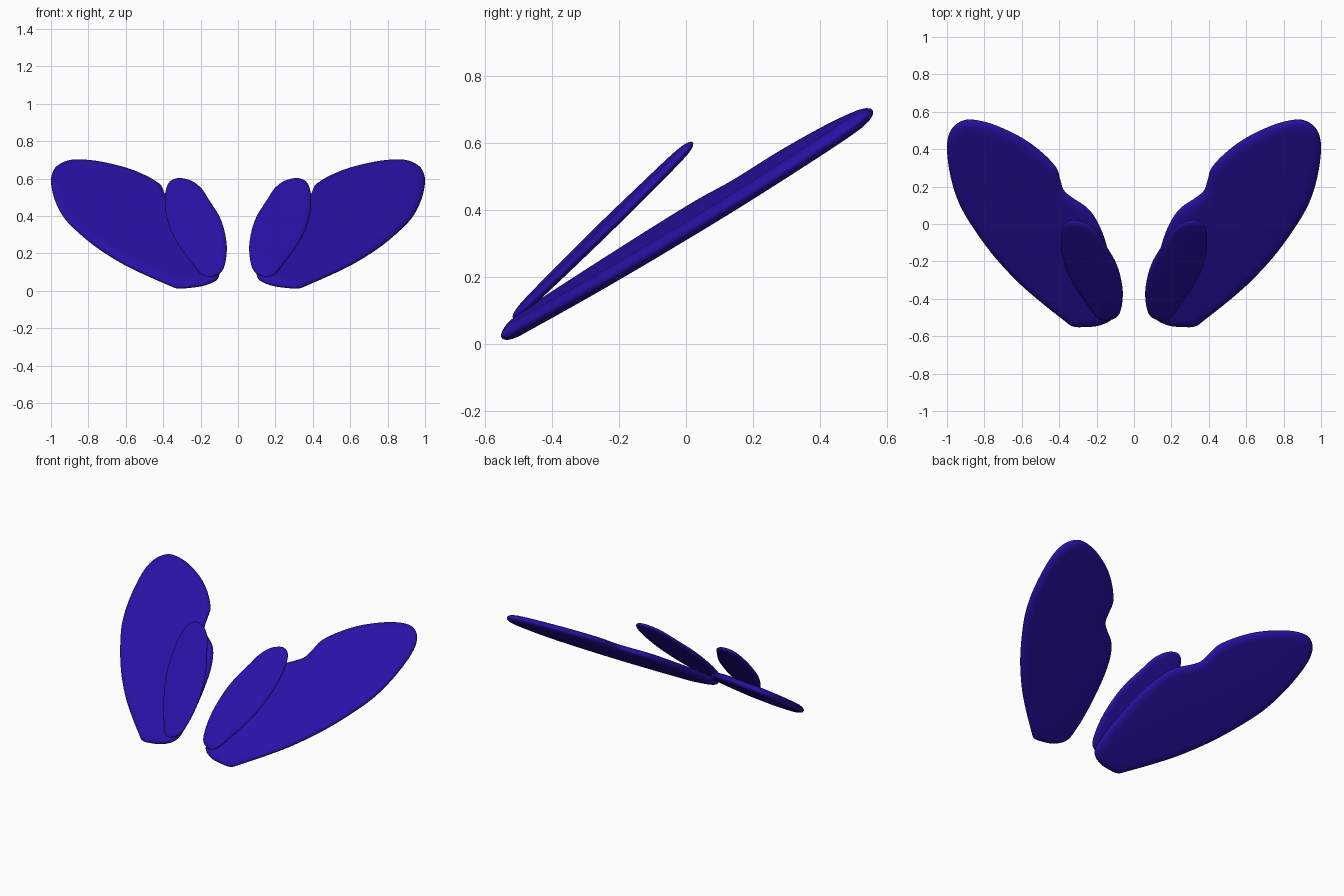
import bpy, bmesh, math
from mathutils import Vector

if "Cube" in bpy.data.objects:
    bpy.data.objects.remove(bpy.data.objects["Cube"])

mat = bpy.data.materials.new("wing_blue")
mat.diffuse_color = (0.02, 0.006, 0.38, 1)
mat.use_nodes = True
mat.node_tree.nodes["Principled BSDF"].inputs["Base Color"].default_value = mat.diffuse_color


def smooth_loop(points, steps=6):
    """Closed Catmull-Rom curve through the outline points."""
    p = [Vector(q) for q in points]
    n, out = len(p), []
    for i in range(n):
        a, b, c, d = p[i - 1], p[i], p[(i + 1) % n], p[(i + 2) % n]
        for k in range(steps):
            t = k / steps
            out.append(0.5 * (2 * b + (c - a) * t + (2 * a - 5 * b + 4 * c - d) * t * t
                              + (3 * b - a - 3 * c + d) * t ** 3))
    return out


def wing(name, outline, plane, half, inset):
    """Tilted slab z = a + b*y + c*x with a rounded rim, mirrored in x."""
    a, b, c = plane
    normal = Vector((-c, -b, 1)).normalized()
    loop = smooth_loop(outline)
    n = len(loop)
    inward = []
    for i in range(n):
        t = (loop[(i + 1) % n] - loop[i - 1]).normalized()
        inward.append(Vector((-t.y, t.x)))     # outline runs counter-clockwise
    bm = bmesh.new()
    rings = []
    for k in range(-5, 6):
        ang = k / 5 * math.pi / 2
        ins, h = inset * (1 - math.cos(ang)), half * math.sin(ang)
        ring = []
        for q, w in zip(loop, inward):
            r = q + w * ins
            ring.append(bm.verts.new(Vector((r.x, r.y, a + b * r.y + c * r.x)) + normal * h))
        rings.append(ring)
    for lo, hi in zip(rings, rings[1:]):
        for i in range(n):
            j = (i + 1) % n
            bm.faces.new((lo[i], lo[j], hi[j], hi[i]))
    bm.faces.new(rings[-1])
    bm.faces.new(rings[0][::-1])
    for f in bm.faces:
        f.smooth = True
    me = bpy.data.meshes.new(name)
    bm.to_mesh(me)
    bm.free()
    me.materials.append(mat)
    ob = bpy.data.objects.new(name, me)
    bpy.context.collection.objects.link(ob)
    m = ob.modifiers.new("mirror", 'MIRROR')
    m.use_axis[0] = True
    return ob


# Large rear wings
wing("large_wings", [
    (0.27, -0.55), (0.33, -0.545), (0.38, -0.51), (0.5, -0.415), (0.62, -0.31),
    (0.75, -0.17), (0.86, -0.02), (0.935, 0.11), (0.98, 0.25), (1.0, 0.40),
    (0.985, 0.49), (0.94, 0.54), (0.87, 0.557), (0.75, 0.53), (0.6, 0.46),
    (0.49, 0.38), (0.415, 0.30), (0.395, 0.24), (0.375, 0.18), (0.33, 0.14),
    (0.25, 0.085), (0.2, 0.02), (0.16, -0.07), (0.13, -0.18), (0.108, -0.3),
    (0.098, -0.42), (0.11, -0.5), (0.18, -0.54)],
    (0.402, 0.655, -0.08), 0.024, 0.05)

# Small front wings
wing("small_wings", [
    (0.16, -0.515), (0.2, -0.495), (0.25, -0.43), (0.31, -0.345), (0.36, -0.25),
    (0.387, -0.15), (0.39, -0.06), (0.37, 0.0), (0.32, 0.02), (0.25, 0.0),
    (0.195, -0.045), (0.16, -0.1), (0.135, -0.14), (0.1, -0.2), (0.075, -0.27),
    (0.06, -0.36), (0.066, -0.44), (0.085, -0.49), (0.12, -0.51)],
    (0.61, 1.01, -0.09), 0.014, 0.028)
